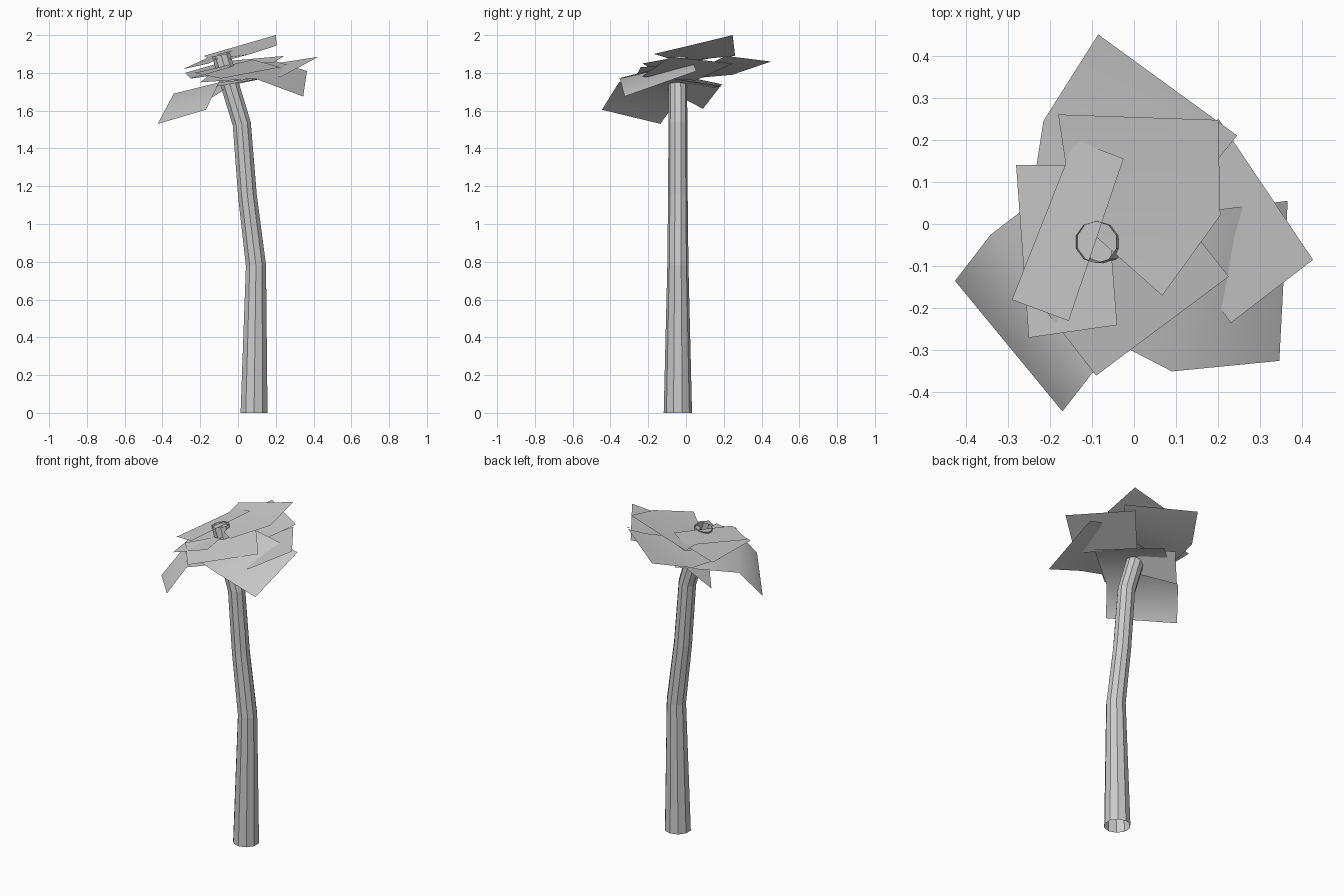
import bpy
import bmesh
from math import cos, sin, pi

cube = bpy.data.objects.get("Cube")
if cube:
    bpy.data.objects.remove(cube, do_unlink=True)

# One plain grey for trunk and leaves
GREY = (0.6, 0.6, 0.6, 1)
grey = bpy.data.materials.new("plain_grey")
grey.use_nodes = True
grey.diffuse_color = GREY
for node in grey.node_tree.nodes:
    if node.type == "BSDF_PRINCIPLED":
        node.inputs["Base Color"].default_value = GREY


def loft(name, rows, closed=False, smooth=False):
    """Bridge consecutive rows of points with quads."""
    bm = bmesh.new()
    grid = [[bm.verts.new(point) for point in row] for row in rows]
    for lower, upper in zip(grid, grid[1:]):
        count = len(lower)
        for i in range(count if closed else count - 1):
            j = (i + 1) % count
            bm.faces.new((lower[i], lower[j], upper[j], upper[i]))
    bmesh.ops.recalc_face_normals(bm, faces=bm.faces[:])
    # Open leaf cards face upward
    if not closed:
        bm.normal_update()
        if sum(face.normal.z for face in bm.faces) < 0:
            bmesh.ops.reverse_faces(bm, faces=bm.faces[:])
    for face in bm.faces:
        face.smooth = smooth
    mesh = bpy.data.meshes.new(name)
    bm.to_mesh(mesh)
    bm.free()
    mesh.materials.append(grey)
    obj = bpy.data.objects.new(name, mesh)
    bpy.context.collection.objects.link(obj)
    return obj


def leaf(name, *rows):
    """Leaf card: pairs of points from the outer edge inward."""
    return loft(name, rows, smooth=True)


def ring(x, z, radius, lean, sides=10):
    """Trunk section, tilted to follow the bend."""
    angles = [2 * pi * (i + 0.5) / sides for i in range(sides)]
    return [(x + radius * cos(a), -0.043 + radius * sin(a),
             z + lean * radius * cos(a)) for a in angles]


# Bent open trunk: x, height, radius, lean
trunk_path = [(0.085, 0, 0.075, 0), (0.095, 0.78, 0.056, 0.05),
              (0.05, 1.15, 0.052, 0.1), (0.02, 1.53, 0.05, 0.2),
              (-0.05, 1.76, 0.049, 0.3), (-0.09, 1.895, 0.05, 0.2)]
loft("trunk", [ring(*section) for section in trunk_path], closed=True)

# Upper crown leaves
leaf("top_leaf",
     [(-0.18, 0.26, 1.89), (0.2, 0.247, 2)],
     [(-0.15, 0.06, 1.87), (0.205, 0.02, 1.945)],
     [(-0.085, -0.035, 1.86), (0.067, -0.17, 1.9)])
leaf("narrow_top_leaf",
     [(-0.29, -0.18, 1.82), (-0.155, -0.23, 1.85)],
     [(-0.14, 0.2, 1.89), (-0.025, 0.155, 1.92)])
leaf("back_leaf",
     [(-0.085, 0.45, 1.86), (0.245, 0.21, 1.89)],
     [(-0.215, 0.245, 1.79), (0.18, 0.13, 1.85)],
     [(-0.25, 0.02, 1.77), (0.12, 0.04, 1.82)])
leaf("front_leaf",
     [(-0.09, -0.36, 1.77), (0.225, -0.125, 1.83)],
     [(-0.23, -0.18, 1.8), (0.08, 0.06, 1.87)])
leaf("side_leaf",
     [(-0.28, 0.14, 1.8), (-0.25, -0.27, 1.77)],
     [(-0.07, 0.14, 1.86), (-0.04, -0.24, 1.83)])

# Drooping lower leaves
leaf("drooping_front_leaf",
     [(-0.425, -0.135, 1.53), (-0.17, -0.445, 1.605)],
     [(-0.34, -0.025, 1.69), (-0.1, -0.355, 1.75)],
     [(-0.06, 0.19, 1.73), (0.18, -0.13, 1.78)])
leaf("drooping_side_leaf",
     [(0.365, 0.055, 1.81), (0.345, -0.325, 1.675)],
     [(0.205, 0.035, 1.86), (0.09, -0.35, 1.77)],
     [(-0.1, 0.16, 1.83), (-0.2, -0.2, 1.75)])
leaf("wide_side_leaf",
     [(0.425, -0.085, 1.885), (0.23, -0.235, 1.78)],
     [(0.2, 0.25, 1.85), (0.02, 0.05, 1.76)])
leaf("hanging_back_leaf",
     [(-0.235, 0.09, 1.61), (-0.14, 0.19, 1.74)],
     [(-0.08, -0.1, 1.71), (0.04, 0, 1.78)])
